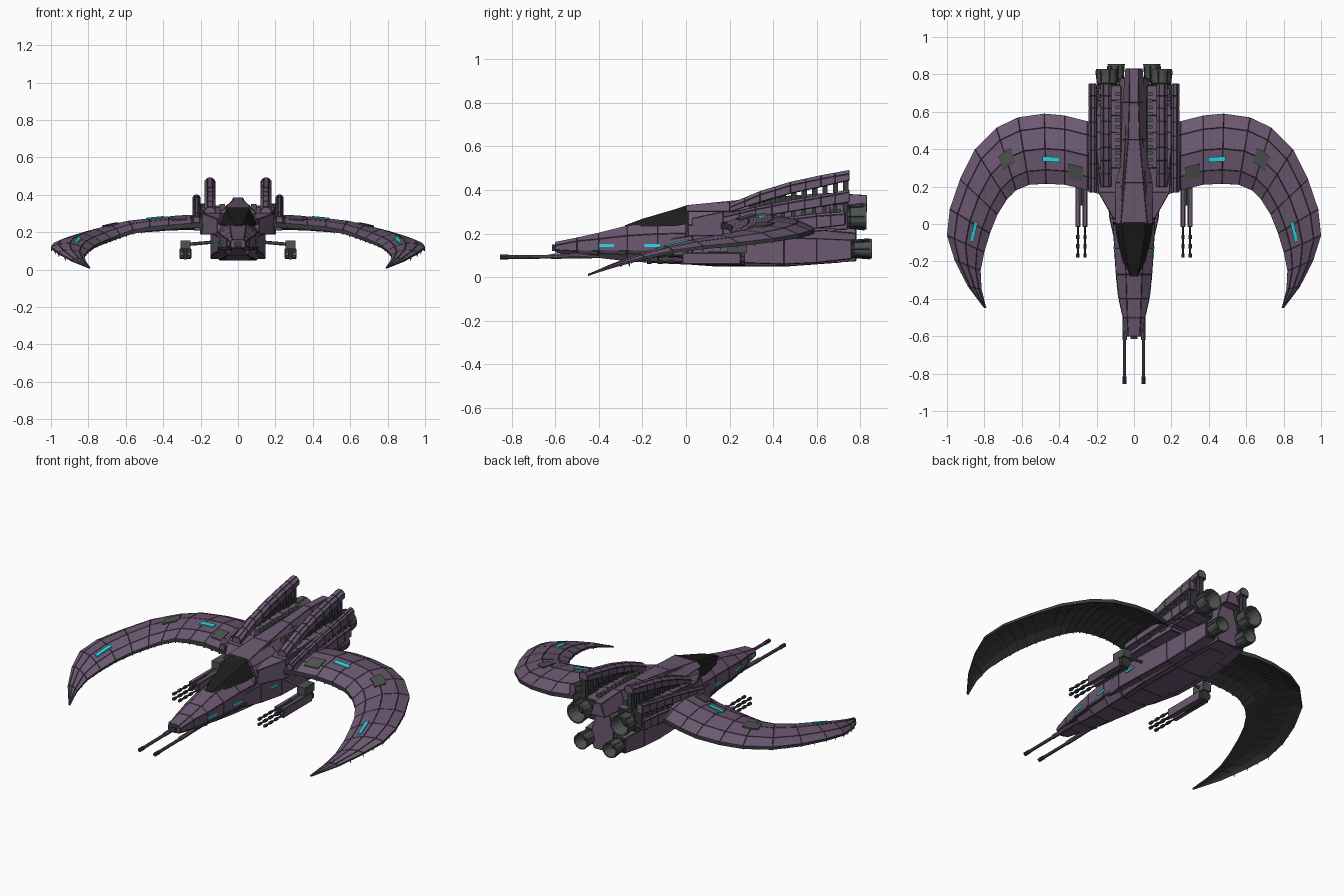
import bpy, bmesh, math, random
from mathutils import Vector, Matrix

random.seed(4)
if "Cube" in bpy.data.objects:
    bpy.data.objects.remove(bpy.data.objects["Cube"])


def material(name, rgb):
    m = bpy.data.materials.new(name)
    m.use_nodes = True
    m.diffuse_color = (*rgb, 1)
    m.node_tree.nodes["Principled BSDF"].inputs["Base Color"].default_value = (*rgb, 1)
    return m


purple = material("purple armour", (.155, .1, .17))
dark = material("dark frame", (.04, .043, .045))
grey = material("engine grey", (.075, .085, .082))
black = material("canopy black", (.013, .012, .013))
cyan = material("cyan light", (.02, .72, .8))


def finish(name, bm, mats, mirror=True):
    bmesh.ops.recalc_face_normals(bm, faces=bm.faces)
    me = bpy.data.meshes.new(name)
    bm.to_mesh(me)
    bm.free()
    for m in mats:
        me.materials.append(m)
    ob = bpy.data.objects.new(name, me)
    bpy.context.collection.objects.link(ob)
    if mirror:
        ob.modifiers.new("Mirror", "MIRROR").use_mirror_merge = False


def box(bm, x0, x1, y0, y1, z0, z1):
    c = Vector((x0 + x1, y0 + y1, z0 + z1)) / 2
    m = Matrix.Translation(c) @ Matrix.Diagonal((x1 - x0, y1 - y0, z1 - z0, 1))
    bmesh.ops.create_cube(bm, size=1, matrix=m)


def rod(bm, a, b, r0, r1=None, n=10):
    a, b = Vector(a), Vector(b)
    rot = (b - a).to_track_quat('Z', 'Y').to_matrix().to_4x4()
    bmesh.ops.create_cone(bm, cap_ends=True, segments=n, radius1=r0,
                          radius2=r0 if r1 is None else r1, depth=(b - a).length,
                          matrix=Matrix.Translation((a + b) / 2) @ rot)


def loft(bm, rings):
    vs = [[bm.verts.new(p) for p in r] for r in rings]
    n = len(vs[0])
    for a, b in zip(vs, vs[1:]):
        for i in range(n):
            bm.faces.new((a[i], a[(i + 1) % n], b[(i + 1) % n], b[i]))
    bm.faces.new(vs[0])
    bm.faces.new(vs[-1])


def panel(bm, faces, width=.0025, depth=.002):
    # Raised panels with dark seams around them
    bmesh.ops.recalc_face_normals(bm, faces=bm.faces)
    seams = bmesh.ops.inset_individual(bm, faces=faces, thickness=width, depth=depth)
    for f in seams["faces"]:
        f.material_index = 1


def panelled_loft(name, rings, mirror=True):
    bm = bmesh.new()
    loft(bm, rings)
    panel(bm, [f for f in bm.faces if f.calc_area() > .0005])
    finish(name, bm, [purple, dark], mirror)


def rect(y, x0, x1, z0, z1):
    return [(x0, y, z0), (x1, y, z0), (x1, y, z1), (x0, y, z1)]


def fin_ring(y, x0, x1, z0, z1):
    # Upright section with a chamfered top
    c = (x1 - x0) * .28
    return [(x0, y, z0), (x1, y, z0), (x1, y, z1 - c), (x1 - c, y, z1), (x0 + c, y, z1), (x0, y, z1 - c)]


def refine(rows, steps):
    out = [[a + (b - a) * k / steps for a, b in zip(p, q)]
           for p, q in zip(rows, rows[1:]) for k in range(steps)]
    return out + [rows[-1]]


# Crescent wings: inner edge and outer edge at each station
INNER = [(.12, .14, .245), (.25, .18, .245), (.37, .21, .235), (.47, .215, .225),
         (.56, .21, .21), (.63, .18, .185), (.68, .13, .165), (.73, .05, .145),
         (.77, -.05, .125), (.8, -.15, .1), (.82, -.25, .075), (.815, -.35, .045),
         (.79, -.45, .01)]
OUTER = [(.12, .5, .24), (.25, .55, .235), (.37, .58, .23), (.48, .59, .22),
         (.62, .57, .21), (.735, .515, .195), (.85, .4, .175), (.93, .24, .155),
         (.985, .08, .14), (1, -.06, .12), (.96, -.19, .09), (.89, -.33, .05),
         (.8, -.45, .012)]
LAST = len(INNER) - 1
ACROSS = [0, .2, .5, .8, 1]


def wing_point(s, t, dz=0):
    i = min(int(s), LAST - 1)
    a = Vector(INNER[i]).lerp(Vector(INNER[i + 1]), s - i)
    b = Vector(OUTER[i]).lerp(Vector(OUTER[i + 1]), s - i)
    p = a.lerp(b, t)
    p.z += .2 * t * (1 - t) * (1 - (s / LAST) ** 3) + dz
    return p


def wing_slab(bm, stations, cols, top, bottom):
    rings = [[wing_point(s, t, top) for t in cols] +
             [wing_point(s, t, bottom * (1 - .8 * s / LAST)) for t in reversed(cols)]
             for s in stations]
    loft(bm, rings)


bm = bmesh.new()
wing_slab(bm, range(LAST + 1), ACROSS, 0, -.024)
bmesh.ops.recalc_face_normals(bm, faces=bm.faces)
top_faces = [f for f in bm.faces if f.normal.z > .3]
for f in bm.faces:
    f.material_index = 0 if f in top_faces else 1
panel(bm, top_faces, .0025, .003)
finish("wing", bm, [purple, dark])

# Ribs under the wing and short spines below its trailing edge
bm = bmesh.new()
for k in range(2, LAST * 2 - 2):
    s = k / 2
    wing_slab(bm, [s - .03, s + .03], ACROSS[:4], -.012, -.031)
    p = wing_point(s, .985, -.008)
    rod(bm, p, p + Vector((0, 0, -.016)), .004, .001, 4)
finish("wing_ribs", bm, [dark])

# Wing lights and bare patches
for name, mat, spots in (
        ("wing_light", cyan, [(2.25, 3.15, .32, .39), (7.9, 8.8, .32, .4)]),
        ("wing_patch", grey, [(1.2, 1.85, .12, .32), (4.6, 5.35, .4, .62)])):
    bm = bmesh.new()
    for s0, s1, t0, t1 in spots:
        wing_slab(bm, [s0 + (s1 - s0) * k / 6 for k in range(7)], [t0, t1], .009, .003)
    finish(name, bm, [mat])

# Hull: y, top / middle / bottom half widths, then four heights going up
HULL = [(-.6, .03, .04, .03, .115, .125, .145, .16),
        (-.5, .035, .058, .04, .1, .12, .165, .18),
        (-.4, .038, .078, .045, .09, .12, .175, .202),
        (-.27, .042, .094, .055, .075, .12, .19, .235),
        (-.13, .055, .102, .07, .066, .115, .198, .245),
        (0, .07, .11, .08, .06, .11, .2, .255),
        (.01, .07, .11, .08, .06, .11, .24, .325),
        (.2, .06, .13, .1, .054, .1, .24, .345),
        (.45, .045, .13, .1, .052, .1, .23, .35),
        (.78, .03, .07, .06, .075, .1, .2, .34)]


def hull_ring(y, wt, wm, wb, z0, z1, z2, z3):
    half = [(wb, z0), (wm, z1), (wm, z2), (wt, z3)]
    return [(x, y, z) for x, z in half] + [(-x, y, z) for x, z in reversed(half)]


panelled_loft("hull", [hull_ring(*r) for r in HULL], False)

# Canopy with a faceted wedge shape
bm = bmesh.new()
loft(bm, [[(w, y, z0), (w * .6, y, z1), (-w * .6, y, z1), (-w, y, z0)] for y, w, z0, z1 in
          ((-.28, .03, .225, .238), (-.2, .062, .232, .268), (-.05, .096, .235, .312), (.012, .102, .245, .333))])
finish("canopy", bm, [black], False)

# Dorsal spine
panelled_loft("spine", [[(a, y, .3), (b, y, z), (-b, y, z), (-a, y, .3)] for y, a, b, z in
                        ((.0, .1, .07, .328), (.22, .1, .05, .35), (.45, .07, .03, .37),
                         (.65, .06, .024, .385), (.83, .045, .022, .375))], False)

# Shoulders, belly pods, engine housings and keel
panelled_loft("shoulder", [rect(y, .06, x, .19, z) for y, x, z in
                           ((.03, .11, .27), (.17, .19, .3), (.35, .2, .3), (.55, .2, .29))])
panelled_loft("belly_pod", [rect(y, .05, x, z0, z1) for y, x, z0, z1 in
                            ((-.1, .1, .1, .17), (.03, .13, .085, .19), (.2, .145, .068, .19),
                             (.45, .145, .06, .18), (.6, .142, .067, .177), (.76, .13, .085, .17))])
panelled_loft("engine_housing", [rect(y, .07, x, z0, z1) for y, x, z0, z1 in
                                 refine([(.2, .18, .22, .3), (.4, .2, .2, .33), (.58, .2, .21, .34),
                                         (.74, .19, .22, .335)], 2)])
panelled_loft("keel", [rect(y, -w, w, z, .1) for y, w, z in
                       ((-.2, .03, .075), (.15, .07, .05), (.45, .07, .05), (.7, .05, .068))], False)

# Swept fins: inner tall pair, outer low pair, and a side rail
for name, x0, x1, rows in (
        ("tall_fin", .122, .178, [(.2, .3, .335), (.34, .345, .393), (.48, .385, .436),
                                  (.62, .415, .466), (.75, .445, .49)]),
        ("low_fin", .203, .24, [(.17, .25, .285), (.32, .275, .32), (.47, .3, .35),
                                (.62, .325, .375), (.75, .345, .4)]),
        ("side_rail", .195, .235, [(.2, .21, .25), (.4, .22, .265), (.6, .225, .29),
                                   (.73, .24, .3)])):
    panelled_loft(name, [fin_ring(y, x0, x1, z0, z1) for y, z0, z1 in refine(rows, 2)])

# Dark lattice holding up the fins, and dark engine bulkheads
bm = bmesh.new()
for k in range(10):
    y = .29 + k * .048
    box(bm, .138, .165, y, y + .025, .3, .37 + k * .009)
    box(bm, .17, .225, y, y + .02, .25, .3 + k * .006)
box(bm, .145, .158, .3, .73, .3, .37)
box(bm, .075, .185, .73, .748, .225, .33)
box(bm, .06, .125, .75, .768, .09, .165)
finish("fin_struts", bm, [dark])

# Engine bay fittings
bm = bmesh.new()
for k in range(18):
    y, z = random.uniform(.25, .7), random.uniform(.2, .32)
    box(bm, .18, .207, y, y + random.uniform(.02, .05), z, z + .014)
for k in range(12):
    y = .3 + k * .035
    box(bm, .07, .1, y, y + .018, .32, .35)
finish("fittings", bm, [grey])

# Dark trim along the lower hull sides
bm = bmesh.new()
for (y0, _, w0, *_), (y1, _, w1, *_) in zip(HULL[1:5], HULL[2:6]):
    loft(bm, [rect(y0 + .006, w0 - .03, w0 + .004, .108, .124),
              rect(y1 - .006, w1 - .03, w1 + .004, .104, .12)])
finish("hull_trim", bm, [dark])

# Engine nozzles: flared bells with dark hollow throats
bells, throats = bmesh.new(), bmesh.new()
for x, z, r, y0, y1 in ((.142, .278, .062, .72, .83), (.095, .13, .046, .74, .855)):
    prof = [(y0, .72), (y0 + .03, .76), (y0 + .035, .88), (y1 - .03, .92), (y1, 1),
            (y1, .86), (y1 - .07, .55)]
    loft(bells, [[(x + r * k * math.cos(a * math.tau / 14), y, z + r * k * math.sin(a * math.tau / 14))
                  for a in range(14)] for y, k in prof])
    rod(throats, (x, y1 - .075, z), (x, y1 - .04, z), r * .45, r * .2)
    for a in range(7):
        c, s = math.cos(a * math.tau / 7) * r, math.sin(a * math.tau / 7) * r
        rod(throats, (x + c * .82, y0 + .02, z + s * .82), (x + c * .97, y1 - .01, z + s * .97), .005, n=4)
finish("engine_nozzle", bells, [grey])
finish("engine_throat", throats, [dark])

# Nose cannons: armoured barrels with dark muzzles
bm = bmesh.new()
rod(bm, (.05, -.82, .092), (.05, -.4, .096), .009)
rod(bm, (.05, -.62, .095), (.05, -.45, .1), .012)
finish("nose_cannon", bm, [purple])
bm = bmesh.new()
rod(bm, (.05, -.855, .092), (.05, -.815, .092), .011)
box(bm, 0, .02, -.615, -.59, .12, .15)
finish("cannon_muzzle", bm, [dark])

# Underwing twin guns: purple cowls, dark barrels, grey mounts on arms
barrels, cowls, mounts = bmesh.new(), bmesh.new(), bmesh.new()
for x in (.262, .3):
    for z in (.07, .1):
        rod(barrels, (x, -.17, z), (x, .0, z), .005, n=8)
        for y in (-.18, -.13, -.08):
            rod(barrels, (x, y, z), (x, y + .022, z), .009, n=8)
    loft(cowls, [rect(y, x - .011, x + .011, .06, .11) for y in (-.015, .25)])
rod(barrels, (.281, .1, .085), (.281, .27, .085), .032, n=10)
rod(mounts, (.1, .24, .15), (.27, .24, .135), .009, n=6)
box(mounts, .255, .307, .19, .28, .11, .157)
panel(cowls, list(cowls.faces))
finish("gun_barrels", barrels, [dark])
finish("gun_cowl", cowls, [purple, dark])
finish("gun_mount", mounts, [grey])

# Side lights along the hull and pods, and a single nose light
bm = bmesh.new()
for y, x, slope in ((-.4, .079, .123), (-.19, .1, .057), (.1, .139, .088)):
    loft(bm, [rect(y + d, x + d * slope - .004, x + d * slope + .005, .139, .152) for d in (0, .07)])
finish("hull_light", bm, [cyan])
bm = bmesh.new()
box(bm, -.057, -.049, -.57, -.53, .137, .15)
finish("nose_light", bm, [cyan], False)
